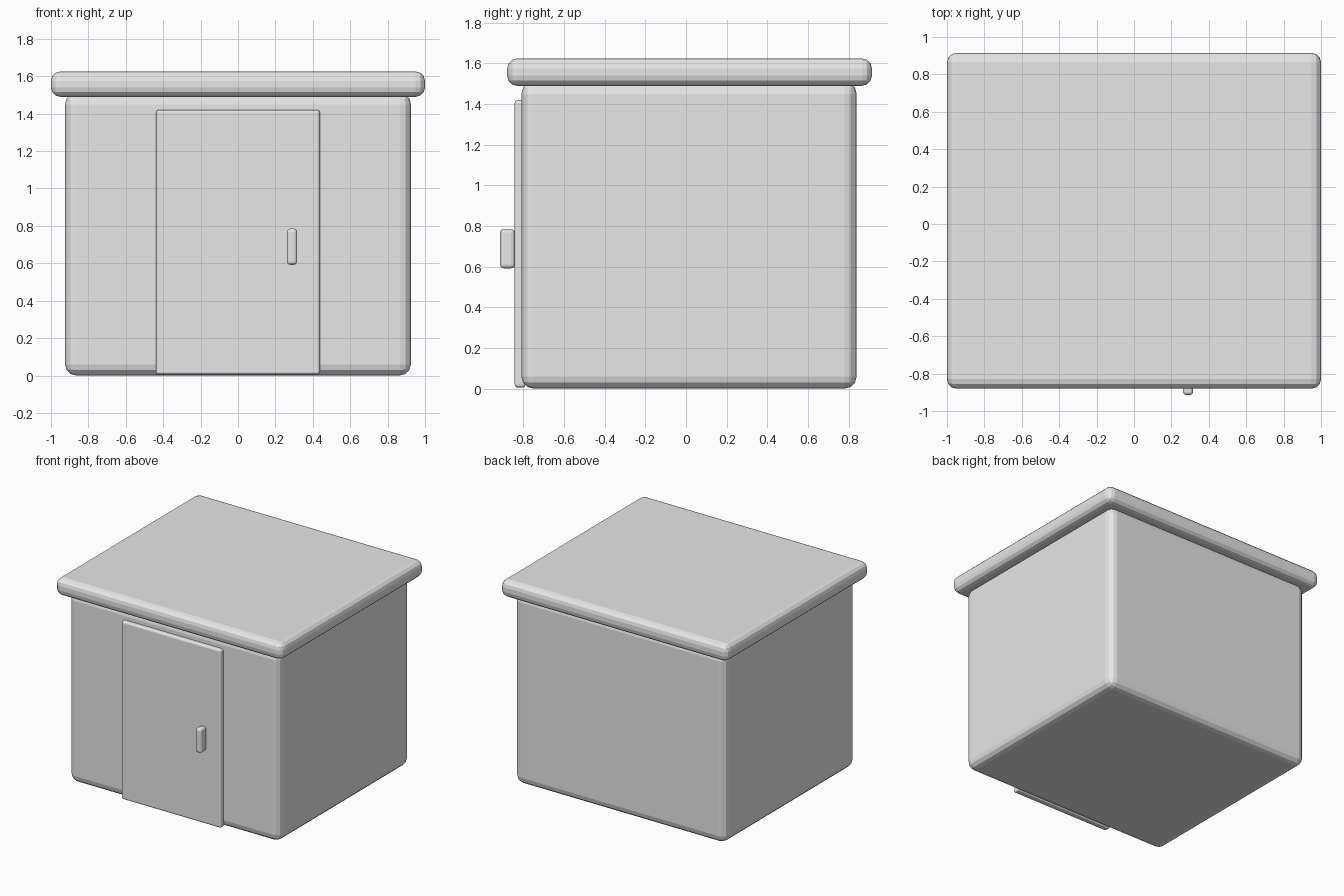
import bpy

if "Cube" in bpy.data.objects:
    bpy.data.objects.remove(bpy.data.objects["Cube"])

# One plain grey for the whole shed
grey = bpy.data.materials.new("light grey")
grey.diffuse_color = (0.8, 0.8, 0.8, 1)
grey.use_nodes = True
grey.node_tree.nodes["Principled BSDF"].inputs["Base Color"].default_value = grey.diffuse_color


def rounded_box(name, x, y, z, radius, segments=3):
    """Box spanning the given (min, max) ranges, with rounded edges."""
    spans = (x, y, z)
    bpy.ops.mesh.primitive_cube_add(size=1, location=[(a + b) / 2 for a, b in spans])
    obj = bpy.context.object
    obj.name = name
    obj.scale = [b - a for a, b in spans]
    bpy.ops.object.transform_apply(location=False, rotation=False, scale=True)
    bevel = obj.modifiers.new("rounded edges", 'BEVEL')
    bevel.width = radius
    bevel.segments = segments
    obj.data.materials.append(grey)
    return obj


# Walls and overhanging roof slab
rounded_box("walls", (-0.925, 0.925), (-0.81, 0.84), (0, 1.51), 0.06)
rounded_box("roof", (-1, 1), (-0.88, 0.915), (1.49, 1.625), 0.05)

# Door panel and its handle
rounded_box("door", (-0.438, 0.438), (-0.843, -0.79), (0.005, 1.42), 0.015)
rounded_box("door_handle", (0.262, 0.316), (-0.915, -0.843), (0.592, 0.785), 0.018)
